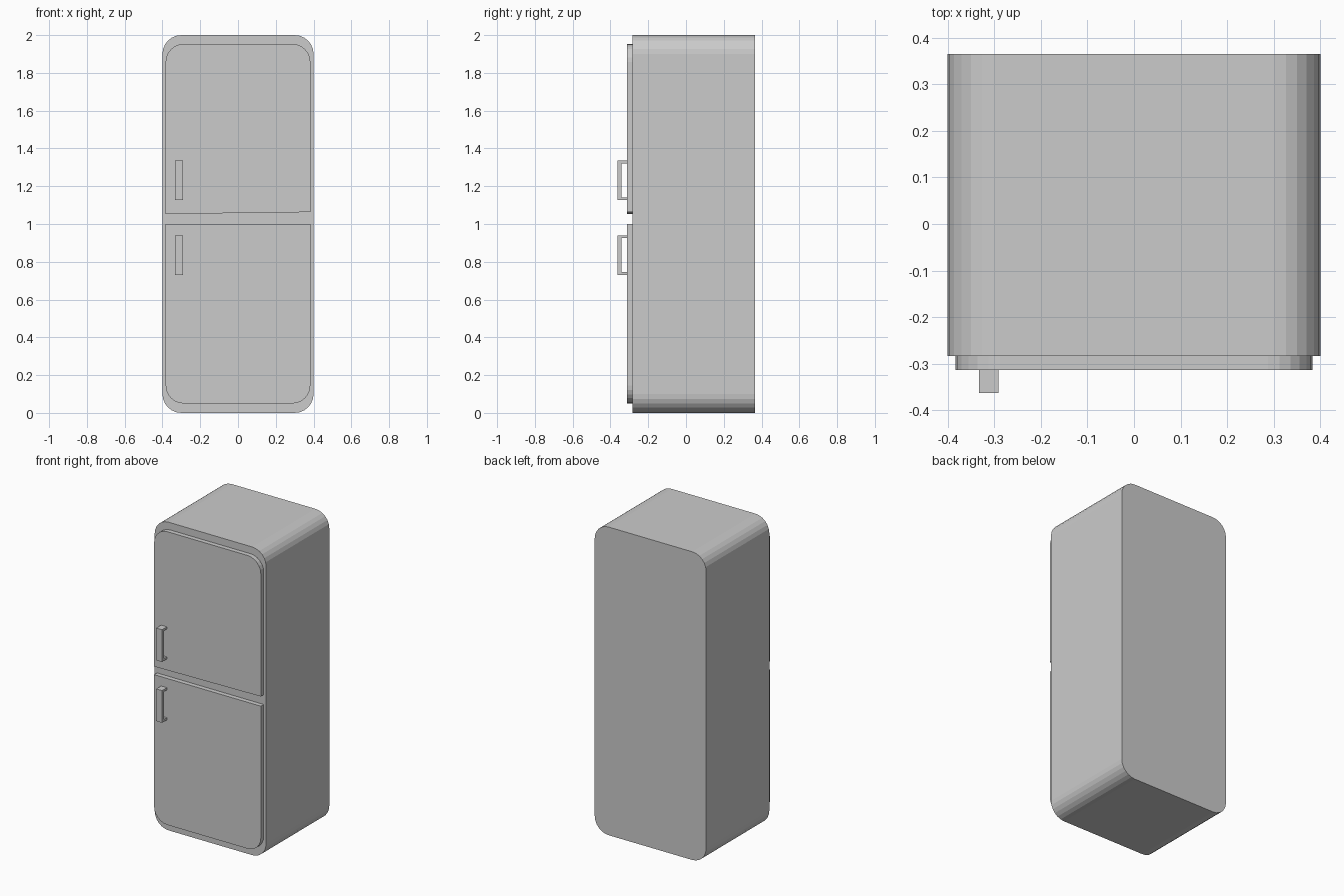
import bpy, bmesh
from math import sin, cos, pi

if "Cube" in bpy.data.objects:
    bpy.data.objects.remove(bpy.data.objects["Cube"])


def extrude_profile(name, points, axis, start, end):
    """Prism from a 2D outline: axis 'y' takes (x, z) points, axis 'x' takes (y, z)."""
    def place(p, d):
        return (p[0], d, p[1]) if axis == 'y' else (d, p[0], p[1])
    bm = bmesh.new()
    a = [bm.verts.new(place(p, start)) for p in points]
    b = [bm.verts.new(place(p, end)) for p in points]
    n = len(points)
    bm.faces.new(a)
    bm.faces.new(b[::-1])
    for i in range(n):
        j = (i + 1) % n
        bm.faces.new((a[j], a[i], b[i], b[j]))
    bmesh.ops.recalc_face_normals(bm, faces=bm.faces[:])
    mesh = bpy.data.meshes.new(name)
    bm.to_mesh(mesh)
    bm.free()
    obj = bpy.data.objects.new(name, mesh)
    bpy.context.collection.objects.link(obj)
    return obj


def arc(cx, cz, r, quarter, steps=6):
    """Quarter circle of points, counter-clockwise from quarter * 90 degrees."""
    angles = [(quarter + i / steps) * pi / 2 for i in range(steps + 1)]
    return [(cx + r * cos(t), cz + r * sin(t)) for t in angles]


# Cabinet with four rounded long edges
R = 0.1
outline = (arc(0.4 - R, 2 - R, R, 0) + arc(-0.4 + R, 2 - R, R, 1)
           + arc(-0.4 + R, R, R, 2) + arc(0.4 - R, R, R, 3))
extrude_profile("cabinet", outline, 'y', -0.283, 0.365)

# Doors: rounded on their outer corners, square at the middle gap
W, r = 0.383, 0.095
upper = (arc(W - r, 1.953 - r, r, 0) + arc(-W + r, 1.953 - r, r, 1)
         + [(-W, 1.053), (W, 1.063)])
extrude_profile("upper_door", upper, 'y', -0.313, -0.283)
lower = (arc(-W + r, 0.05 + r, r, 2) + arc(W - r, 0.05 + r, r, 3)
         + [(W, 1.0), (-W, 1.0)])
extrude_profile("lower_door", lower, 'y', -0.313, -0.283)

# Bracket handles on the left edge of each door
for name, z0, z1 in (("upper_handle", 1.126, 1.335), ("lower_handle", 0.731, 0.94)):
    t = 0.014
    bracket = [(-0.313, z0), (-0.363, z0), (-0.363, z1), (-0.313, z1),
               (-0.313, z1 - t), (-0.341, z1 - t), (-0.341, z0 + t), (-0.313, z0 + t)]
    extrude_profile(name, bracket, 'x', -0.333, -0.291)
